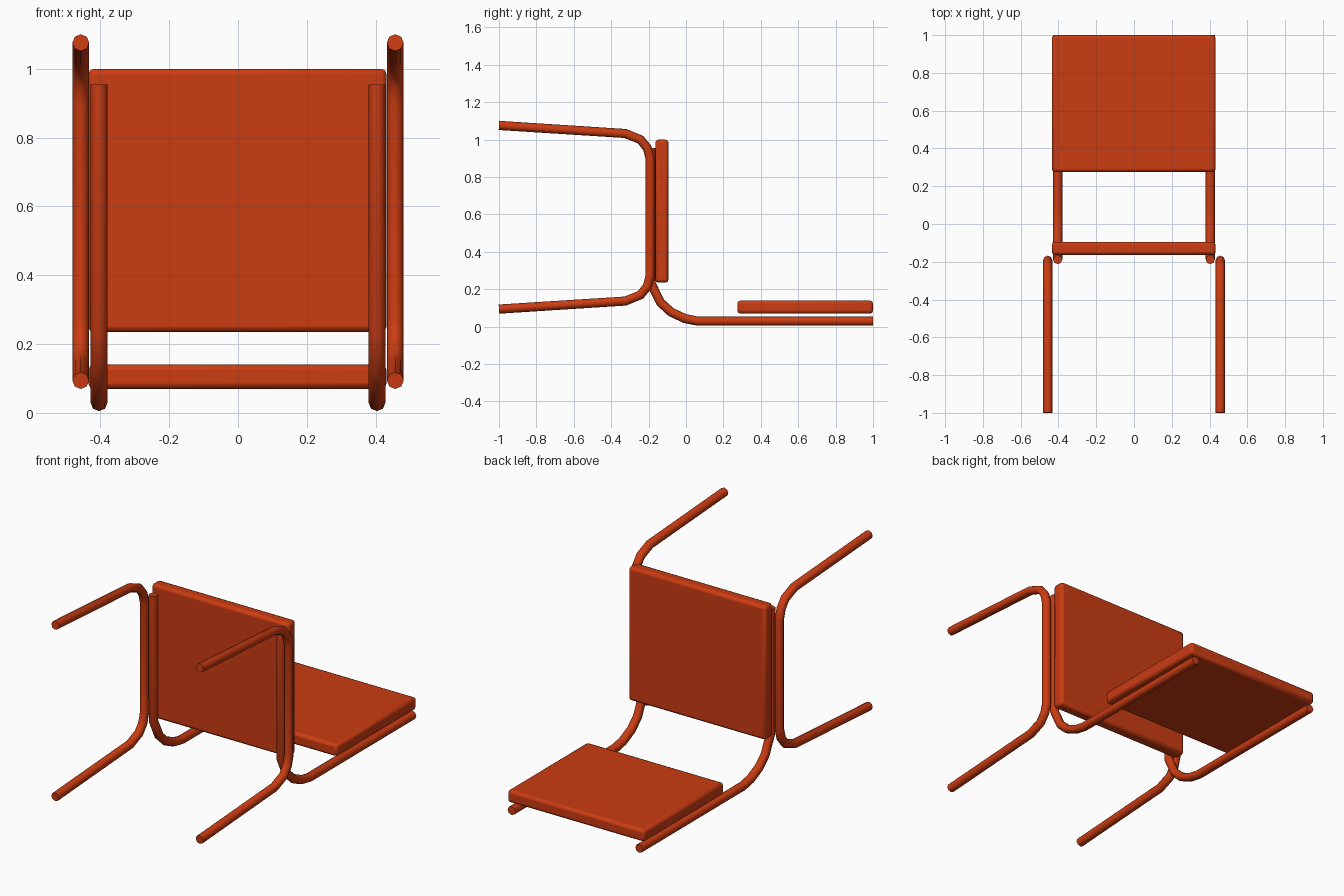
import bpy
from math import radians

if "Cube" in bpy.data.objects:
    bpy.data.objects.remove(bpy.data.objects["Cube"])

mat = bpy.data.materials.new("red_orange")
mat.diffuse_color = (0.6, 0.045, 0.006, 1)
mat.use_nodes = True
mat.node_tree.nodes["Principled BSDF"].inputs["Base Color"].default_value = mat.diffuse_color


def finish(obj, angle):
    bpy.ops.object.select_all(action='DESELECT')
    obj.select_set(True)
    bpy.context.view_layer.objects.active = obj
    if obj.type == 'CURVE':
        bpy.ops.object.convert(target='MESH')
        obj = bpy.context.view_layer.objects.active
    bpy.ops.object.shade_smooth_by_angle(angle=radians(angle))
    if not obj.data.materials:
        obj.data.materials.append(mat)


def tube(name, x, path, radius=0.0245):
    """Eight-sided bent tube following (y, z) points in a plane of constant x."""
    curve = bpy.data.curves.new(name, 'CURVE')
    curve.dimensions = '3D'
    curve.bevel_depth = radius
    curve.bevel_resolution = 2
    curve.use_fill_caps = True
    spline = curve.splines.new('POLY')
    spline.points.add(len(path) - 1)
    for point, (y, z) in zip(spline.points, path):
        point.co = (x, y, z, 1)
    obj = bpy.data.objects.new(name, curve)
    bpy.context.collection.objects.link(obj)
    finish(obj, 50)


def panel(name, lo, hi):
    """Box between two corners with softened edges."""
    bpy.ops.mesh.primitive_cube_add(
        size=1, location=[(a + b) / 2 for a, b in zip(lo, hi)])
    obj = bpy.context.object
    obj.name = obj.data.name = name
    obj.scale = [b - a for a, b in zip(lo, hi)]
    bpy.ops.object.transform_apply(location=False, rotation=False, scale=True)
    bevel = obj.modifiers.new("soft_edges", 'BEVEL')
    bevel.width = 0.016
    bevel.segments = 2
    finish(obj, 50)


# Flat panels
panel("seat_panel", (-0.435, 0.275, 0.07), (0.432, 1.0, 0.14))
panel("back_panel", (-0.435, -0.164, 0.235), (0.432, -0.094, 1.0))

# U-shaped leg frames: upper bend, then the same bend mirrored about mid height
MID = 0.585
upper = [(-1.0, 1.076), (-0.325, 1.033), (-0.243, 1.0),
         (-0.207, 0.955), (-0.192, 0.9)]
leg_path = upper + [(y, 2 * MID - z) for y, z in reversed(upper)]

# L-shaped rails carrying the two panels
rail_path = [(-0.188, 0.955), (-0.188, 0.235), (-0.137, 0.13), (-0.08, 0.078),
             (-0.005, 0.043), (0.065, 0.0295), (1.0, 0.0295)]

for side, sign in (("left", -1), ("right", 1)):
    tube(f"{side}_leg_frame", sign * 0.457, leg_path)
    tube(f"{side}_support_rail", sign * 0.404, rail_path)
